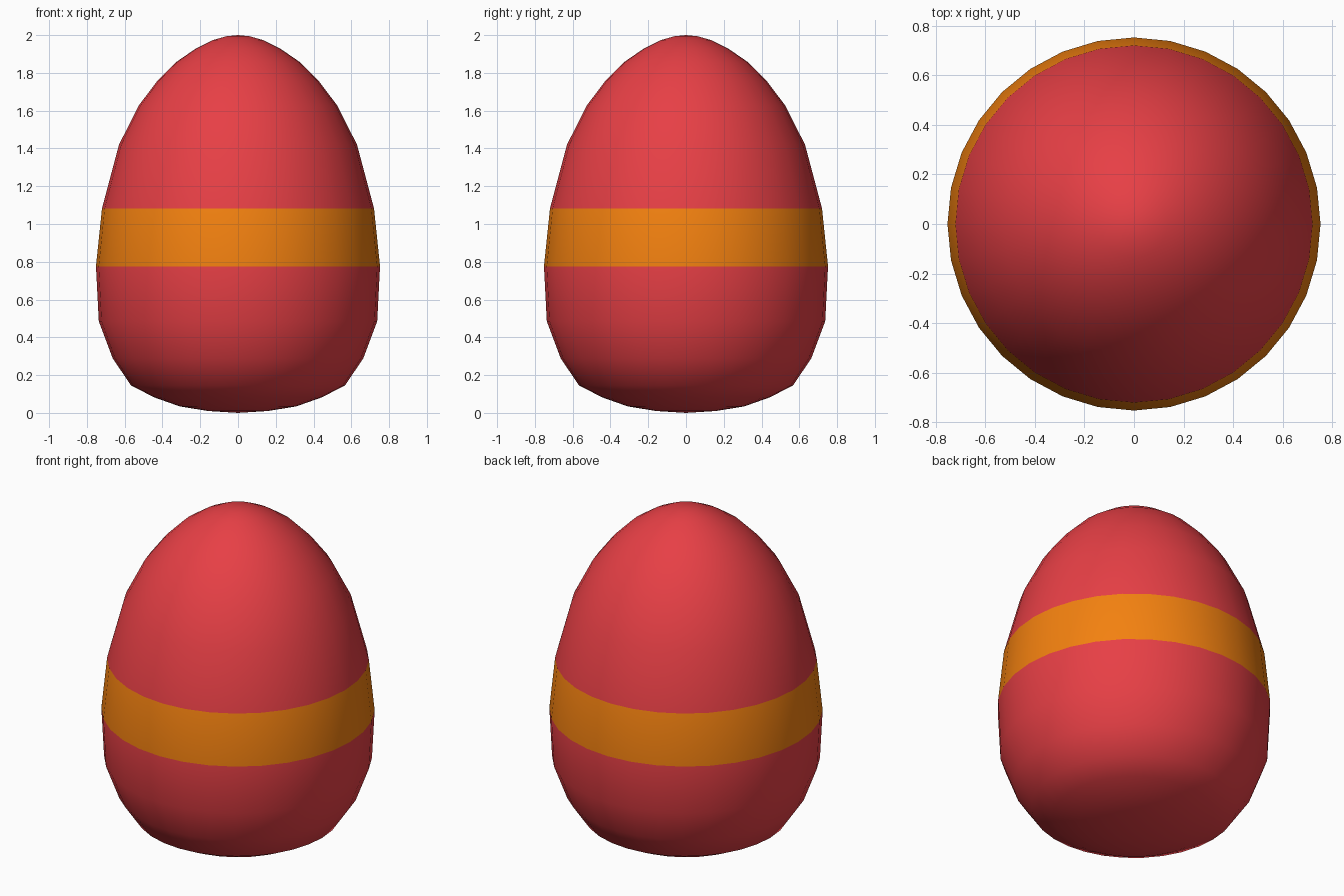
import bpy, bmesh, math

if "Cube" in bpy.data.objects:
    bpy.data.objects.remove(bpy.data.objects["Cube"])

SIDES = 32
# Egg profile (radius, height), bottom to top, between the two poles
PROFILE = [(0.158, 0.01), (0.307, 0.034), (0.443, 0.082), (0.566, 0.145), (0.663, 0.288),
           (0.737, 0.485), (0.752, 0.776), (0.72, 1.083), (0.63, 1.42), (0.525, 1.628),
           (0.428, 1.756), (0.328, 1.857), (0.226, 1.927), (0.135, 1.973), (0.062, 1.994)]
BAND_ROW = 6  # face row painted as the stripe


def material(name, color):
    m = bpy.data.materials.new(name)
    m.diffuse_color = (*color, 1)
    m.use_nodes = True
    m.node_tree.nodes["Principled BSDF"].inputs["Base Color"].default_value = m.diffuse_color
    return m


bm = bmesh.new()
bottom, top = bm.verts.new((0, 0, 0.0)), bm.verts.new((0, 0, 2.0))
rings = []
for r, z in PROFILE:
    angles = [2 * math.pi * i / SIDES for i in range(SIDES)]
    rings.append([bm.verts.new((r * math.cos(a), r * math.sin(a), z)) for a in angles])

# Shell: side quads, with the stripe row in the second material, and pole fans
for i in range(SIDES):
    j = (i + 1) % SIDES
    bm.faces.new((bottom, rings[0][j], rings[0][i]))
    bm.faces.new((top, rings[-1][i], rings[-1][j]))
    for row, (lo, hi) in enumerate(zip(rings, rings[1:])):
        face = bm.faces.new((lo[i], lo[j], hi[j], hi[i]))
        face.material_index = int(row == BAND_ROW)
for f in bm.faces:
    f.smooth = True

mesh = bpy.data.meshes.new("egg")
bm.to_mesh(mesh)
bm.free()
mesh.materials.append(material("red_shell", (0.8, 0.05, 0.06)))
mesh.materials.append(material("orange_stripe", (0.9, 0.22, 0.005)))
bpy.context.collection.objects.link(bpy.data.objects.new("egg", mesh))
